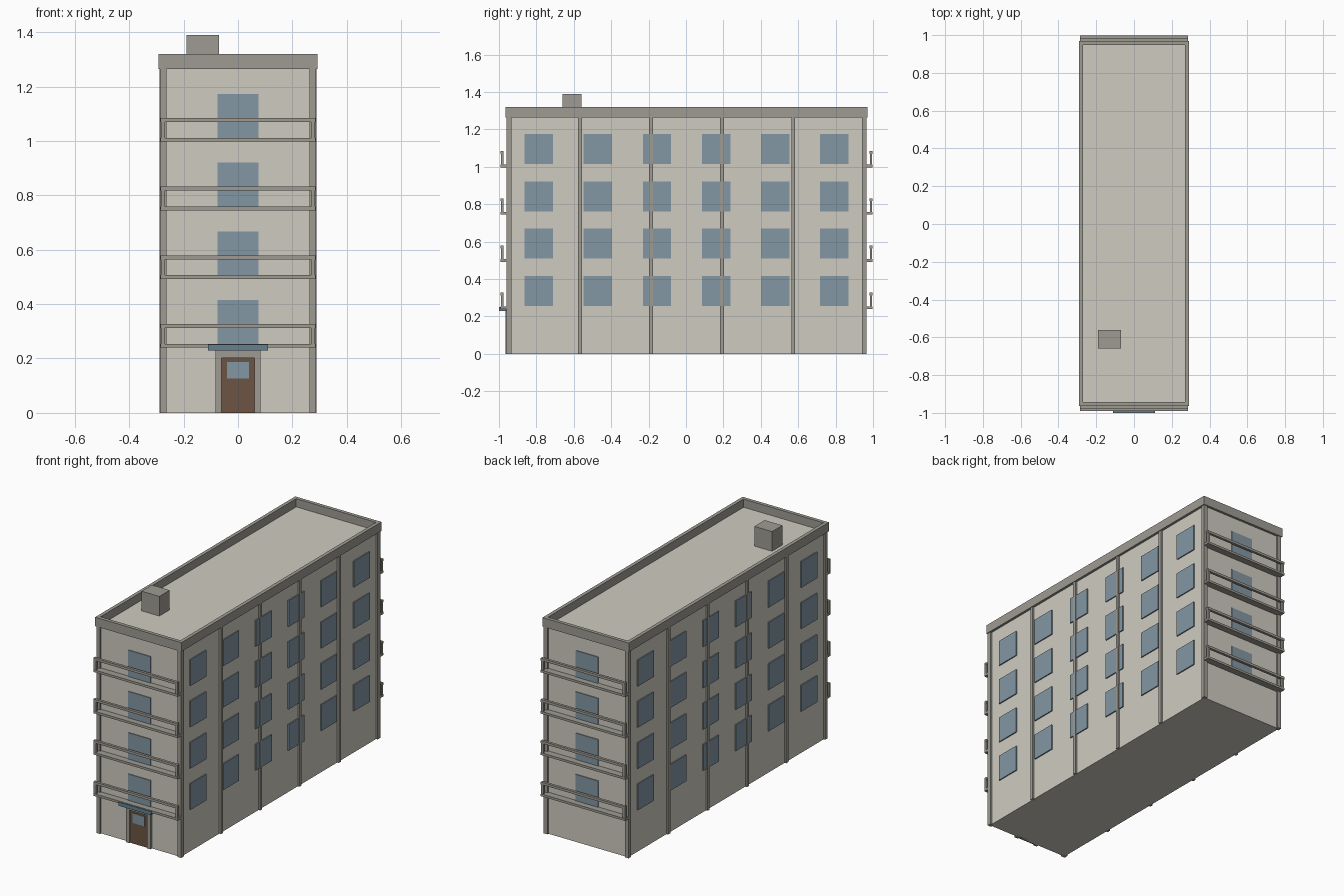
import bpy

if "Cube" in bpy.data.objects:
    bpy.data.objects.remove(bpy.data.objects["Cube"])

CY = 0.003            # building centre in y
WX, WY = 0.277, 0.952  # half width and half depth of the walls
ROOF = 1.27
PITCH = 0.2525        # floor height


def material(name, col):
    m = bpy.data.materials.new(name)
    m.diffuse_color = (*col, 1)
    m.use_nodes = True
    m.node_tree.nodes["Principled BSDF"].inputs["Base Color"].default_value = m.diffuse_color
    return m


WALL = material("wall_beige", (0.62, 0.60, 0.53))
TRIM = material("trim_grey", (0.34, 0.33, 0.29))
GLASS = material("glass_blue", (0.23, 0.31, 0.37))
CANOPY = material("canopy_blue", (0.13, 0.22, 0.28))
WOOD = material("door_brown", (0.15, 0.09, 0.06))


def box(name, x, y, z, mat):
    """Box from (min, max) ranges; y is relative to the building centre."""
    bpy.ops.mesh.primitive_cube_add(size=1, location=(
        sum(x) / 2, sum(y) / 2 + CY, sum(z) / 2))
    o = bpy.context.object
    o.name = name
    o.scale = (abs(x[1] - x[0]), abs(y[1] - y[0]), abs(z[1] - z[0]))
    bpy.ops.object.transform_apply(location=False, rotation=False, scale=True)
    o.data.materials.append(mat)
    return o


def span(a, b, s):
    return tuple(sorted((a * s, b * s)))


# Main block and roof box
box("building_body", (-WX, WX), (-WY, WY), (0, ROOF), WALL)
box("roof_vent", (-0.19, -0.07), (-0.663, -0.563), (ROOF, 1.39), TRIM)

# Parapet around the roof
PX, PY, PT = 0.292, 0.967, 0.022
for s in (-1, 1):
    box("parapet_side", span(PX - PT, PX, s), (-PY, PY), (1.265, 1.32), TRIM)
    box("parapet_end", (-PX + PT, PX - PT), span(PY - PT, PY, s), (1.265, 1.32), TRIM)

for s in (-1, 1):
    # Pilasters on the long walls
    for y in (-0.57, -0.19, 0.19, 0.57):
        box("pilaster", span(WX - 0.01, 0.288, s), (y - 0.01, y + 0.01), (0, ROOF), TRIM)
    # Corner posts
    for t in (-1, 1):
        box("corner_post", span(0.262, 0.287, s), span(0.937, 0.962, t), (0, ROOF), TRIM)

    for f in range(4):
        z = 0.257 + f * PITCH
        # Long wall windows
        for i in range(6):
            y = -0.79 + i * 0.316
            box("side_window", span(WX - 0.01, WX + 0.007, s),
                (y - 0.076, y + 0.076), (z, z + 0.16), GLASS)
        # End windows
        box("end_window", (-0.076, 0.076), span(WY - 0.01, WY + 0.005, s),
            (z - 0.008, z + 0.158), GLASS)
        # Balcony slab, rail and end posts
        zb = 0.24 + f * PITCH
        box("balcony_slab", (-0.285, 0.285), span(WY - 0.005, 0.994, s), (zb, zb + 0.014), TRIM)
        box("balcony_rail", (-0.285, 0.285), span(0.978, 0.994, s), (zb + 0.072, zb + 0.087), TRIM)
        for t in (-1, 1):
            box("balcony_post", span(0.268, 0.284, t), span(0.98, 0.992, s),
                (zb + 0.012, zb + 0.074), TRIM)

# Entrance: frame, door, door window, canopy
for s in (-1, 1):
    box("door_frame_side", span(0.06, 0.082, s), (-0.967, -0.94), (0, 0.235), TRIM)
box("door_frame_top", (-0.06, 0.06), (-0.967, -0.94), (0.202, 0.235), TRIM)
box("door", (-0.06, 0.06), (-0.96, -0.94), (0, 0.202), WOOD)
box("door_glass", (-0.04, 0.04), (-0.963, -0.95), (0.127, 0.187), GLASS)
box("canopy", (-0.11, 0.11), (-1.003, -0.94), (0.23, 0.252), CANOPY)
